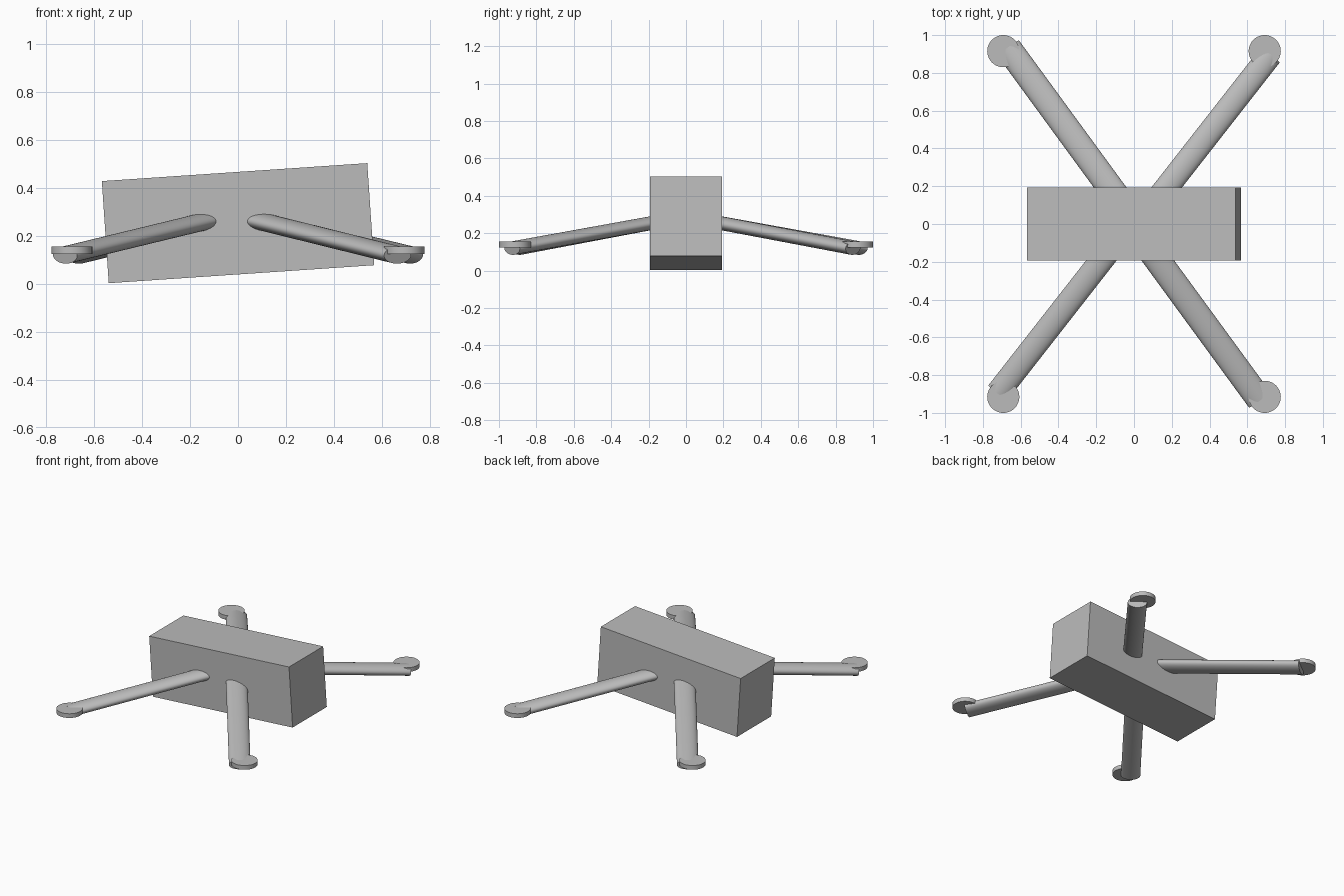
import bpy
import math
from mathutils import Vector, Matrix

cube = bpy.data.objects.get("Cube")
if cube:
    bpy.data.objects.remove(cube, do_unlink=True)

grey = bpy.data.materials.new("plain_grey")
grey.use_nodes = True
colour = (0.5, 0.5, 0.5, 1)
grey.diffuse_color = colour
grey.node_tree.nodes["Principled BSDF"].inputs["Base Color"].default_value = colour


def finish(name, smooth=False):
    obj = bpy.context.object
    obj.name = name
    obj.data.materials.append(grey)
    if smooth:
        bpy.ops.object.shade_smooth_by_angle(angle=math.radians(35))
    return obj


def add_arm(name, start, end, half_width, half_height):
    """Flattened tube running from start to end, wide side level."""
    start, end = Vector(start), Vector(end)
    along = (end - start).normalized()
    side = Vector((0, 0, 1)).cross(along).normalized()
    up = along.cross(side)
    bpy.ops.mesh.primitive_cylinder_add(vertices=48, radius=1, depth=1)
    arm = finish(name, smooth=True)
    turn = Matrix((side, up, along)).transposed().to_4x4()
    size = Matrix.Diagonal((half_width, half_height, (end - start).length, 1))
    arm.data.transform(Matrix.Translation((start + end) / 2) @ turn @ size)


# Tilted box body
bpy.ops.mesh.primitive_cube_add(size=1, location=(0, 0, 0.253))
body = finish("body")
body.scale = (1.108, 0.386, 0.426)
body.rotation_euler.y = -math.radians(3.87)

# Four arms, diagonal pairs alike, each with a flat round pad at the tip
for front_back, y_sign in (("front", -1), ("back", 1)):
    for side_name, x_sign in (("right", -1), ("left", 1)):
        label = front_back + "_" + side_name
        if x_sign == y_sign:
            root, tip, width = (0.1, 0.1), (0.72, 0.893), 0.064
        else:
            root, tip, width = (0.058, 0.1), (0.665, 0.93), 0.07
        add_arm(label + "_arm",
                (x_sign * root[0], y_sign * root[1], 0.27),
                (x_sign * tip[0], y_sign * tip[1], 0.12),
                width, 0.036)
        bpy.ops.mesh.primitive_cylinder_add(
            vertices=48, radius=0.085, depth=0.03,
            location=(x_sign * 0.692, y_sign * 0.915, 0.14))
        finish(label + "_pad", smooth=True)
